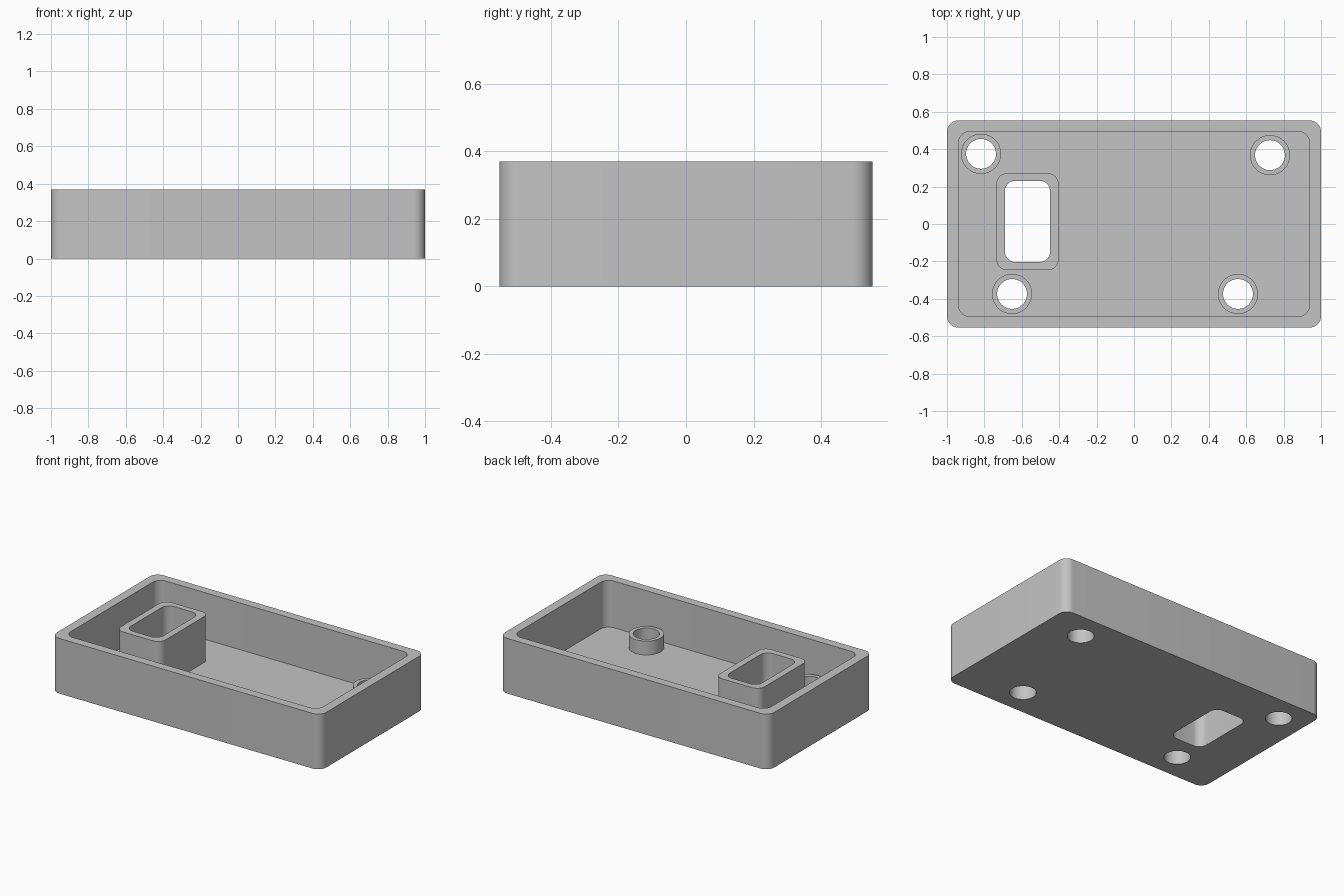
import bpy
import bmesh
import math

if "Cube" in bpy.data.objects:
    bpy.data.objects.remove(bpy.data.objects["Cube"])

HEIGHT, FLOOR, BOSS_TOP, SLEEVE_TOP = 0.37, 0.057, 0.15, 0.365

grey = bpy.data.materials.new("plain grey")
grey.diffuse_color = (0.55, 0.55, 0.55, 1)
grey.use_nodes = True
grey.node_tree.nodes["Principled BSDF"].inputs["Base Color"].default_value = grey.diffuse_color


def rounded(x0, x1, y0, y1, r, n=10):
    """Counter-clockwise rounded rectangle outline."""
    corners = [(x1 - r, y1 - r), (x0 + r, y1 - r), (x0 + r, y0 + r), (x1 - r, y0 + r)]
    return [(cx + r * math.cos((q + i / n) * math.pi / 2),
             cy + r * math.sin((q + i / n) * math.pi / 2))
            for q, (cx, cy) in enumerate(corners) for i in range(n + 1)]


def circle(cx, cy, r, n=48):
    return [(cx + r * math.cos(i * math.tau / n), cy + r * math.sin(i * math.tau / n))
            for i in range(n)]


class Part:
    """Collects walls and flat caps with holes into one object."""

    def __init__(self, name):
        self.name, self.bm = name, bmesh.new()

    def loop(self, outline, z):
        return [self.bm.verts.new((x, y, z)) for x, y in outline]

    def wall(self, outline, z0, z1, outward=True):
        low, high = self.loop(outline, z0), self.loop(outline, z1)
        for i in range(len(low)):
            j = (i + 1) % len(low)
            quad = [low[i], low[j], high[j], high[i]]
            self.bm.faces.new(quad if outward else quad[::-1])

    def cap(self, outlines, z, up=True):
        edges = []
        for outline in outlines:
            vs = self.loop(outline, z)
            edges += [self.bm.edges.new((vs[i - 1], vs[i])) for i in range(len(vs))]
        made = bmesh.ops.triangle_fill(self.bm, edges=edges, use_beauty=True,
                                       use_dissolve=False, normal=(0, 0, 1))
        for f in made["geom"]:
            if isinstance(f, bmesh.types.BMFace):
                f.normal_update()
                if (f.normal.z > 0) != up:
                    f.normal_flip()

    def finish(self):
        bmesh.ops.remove_doubles(self.bm, verts=self.bm.verts, dist=1e-5)
        mesh = bpy.data.meshes.new(self.name)
        self.bm.to_mesh(mesh)
        self.bm.free()
        mesh.materials.append(grey)
        obj = bpy.data.objects.new(self.name, mesh)
        bpy.context.collection.objects.link(obj)
        bpy.ops.object.select_all(action='DESELECT')
        obj.select_set(True)
        bpy.context.view_layer.objects.active = obj
        bpy.ops.object.shade_smooth_by_angle(angle=math.radians(30))


# Raised features: name, outer outline, through hole, top height
features = [("window_sleeve", rounded(-0.735, -0.404, -0.246, 0.271, 0.055),
             rounded(-0.69, -0.449, -0.203, 0.231, 0.055), SLEEVE_TOP)]
for i, (x, y) in enumerate([(-0.818, 0.375), (0.727, 0.368), (-0.652, -0.374), (0.556, -0.374)]):
    features.append((f"screw_boss_{i + 1}", circle(x, y, 0.107), circle(x, y, 0.08), BOSS_TOP))

# Tray: outer walls, inner walls, rim, floor and underside
outer = rounded(-1, 1, -0.553, 0.553, 0.06)
inner = rounded(-0.938, 0.938, -0.494, 0.494, 0.06)
tray = Part("tray")
tray.wall(outer, 0, HEIGHT)
tray.wall(inner, FLOOR, HEIGHT, outward=False)
tray.cap([outer, inner], HEIGHT)
tray.cap([inner] + [f[1] for f in features], FLOOR)
tray.cap([outer] + [f[2] for f in features], 0, up=False)
tray.finish()

# Sleeve and bosses standing on the floor, bored through the underside
for name, outline, hole, top in features:
    part = Part(name)
    part.wall(outline, FLOOR, top)
    part.wall(hole, 0, top, outward=False)
    part.cap([outline, hole], top)
    part.finish()
